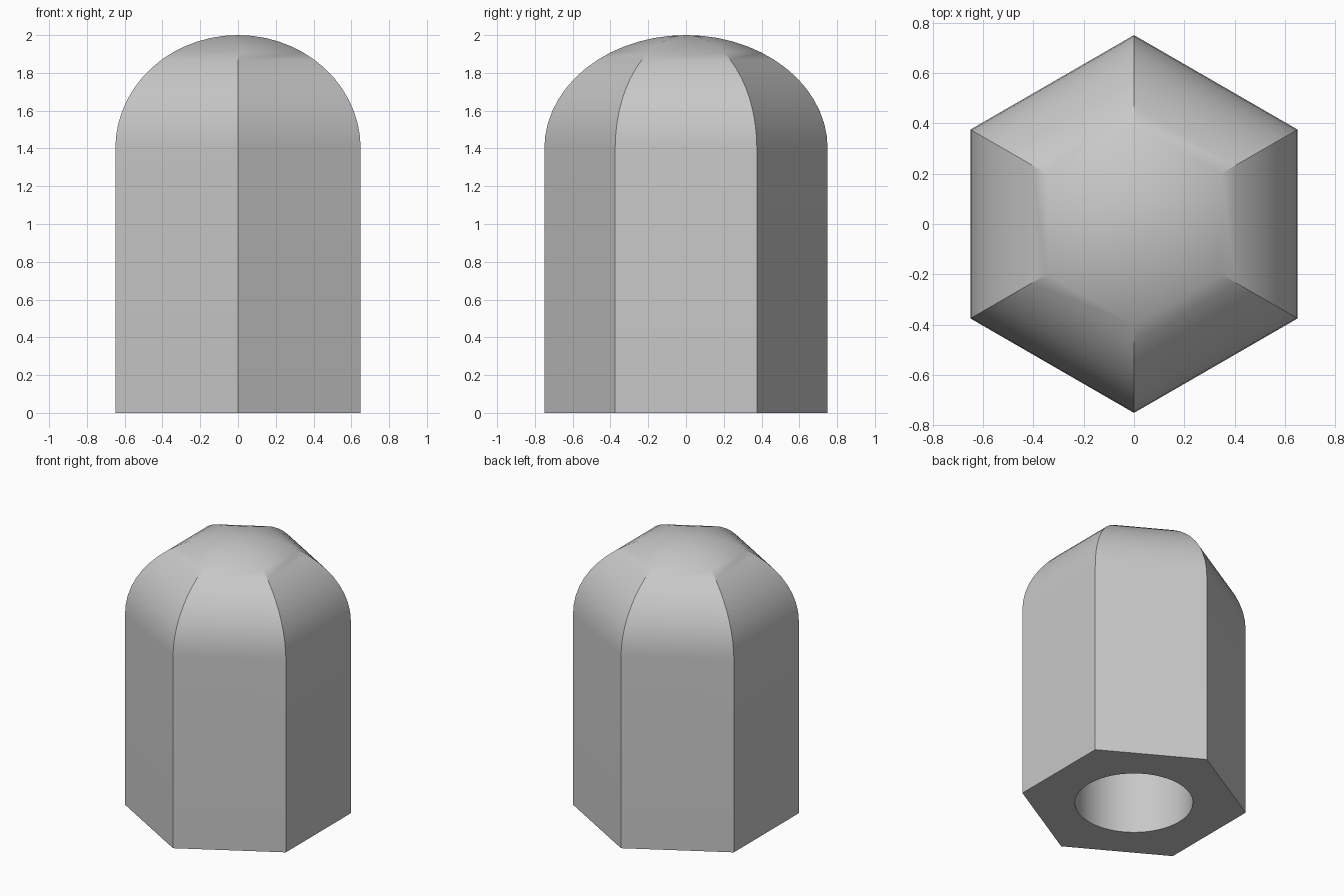
import bpy, bmesh
from math import sin, cos, pi, radians

if "Cube" in bpy.data.objects:
    bpy.data.objects.remove(bpy.data.objects["Cube"])

CORNER = 0.75       # centre to hexagon corner
SHOULDER = 1.4      # height where the dome starts
DOME = 0.6          # dome height
STEPS = 14
HOLE_RADIUS = 0.39
HOLE_DEPTH = 1.4

# Steel colour
steel = bpy.data.materials.new("grey_steel")
steel.use_nodes = True
grey = (0.58, 0.58, 0.58, 1)
steel.diffuse_color = grey
steel.node_tree.nodes["Principled BSDF"].inputs["Base Color"].default_value = grey


def hex_ring(bm, radius, z):
    return [bm.verts.new((radius * sin(k * pi / 3), -radius * cos(k * pi / 3), z))
            for k in range(6)]


# Hexagonal body with an elliptical dome
bm = bmesh.new()
rings = [hex_ring(bm, CORNER, 0)]
for i in range(STEPS, 0, -1):
    t = i / STEPS * pi / 2
    rings.append(hex_ring(bm, CORNER * sin(t), SHOULDER + DOME * cos(t)))
bm.faces.new(rings[0][::-1])
for low, high in zip(rings, rings[1:]):
    for k in range(6):
        n = (k + 1) % 6
        bm.faces.new((low[k], low[n], high[n], high[k]))
apex = bm.verts.new((0, 0, SHOULDER + DOME))
for k in range(6):
    bm.faces.new((rings[-1][k], rings[-1][(k + 1) % 6], apex))
bmesh.ops.recalc_face_normals(bm, faces=bm.faces)
mesh = bpy.data.meshes.new("domed_nut")
bm.to_mesh(mesh)
bm.free()
nut = bpy.data.objects.new("domed_nut", mesh)
bpy.context.collection.objects.link(nut)
mesh.materials.append(steel)

# Blind round hole from below
bpy.ops.mesh.primitive_cylinder_add(vertices=64, radius=HOLE_RADIUS,
                                    depth=HOLE_DEPTH * 2, location=(0, 0, 0))
cutter = bpy.context.object
cutter.name = "hole_cutter"
cutter.hide_render = True
cutter.data.materials.append(steel)

bpy.ops.object.select_all(action='DESELECT')
nut.select_set(True)
bpy.context.view_layer.objects.active = nut
cut = nut.modifiers.new("bore", 'BOOLEAN')
cut.operation = 'DIFFERENCE'
cut.solver = 'EXACT'
cut.object = cutter
bpy.ops.object.modifier_apply(modifier=cut.name)
bpy.data.objects.remove(cutter)

# Smooth dome and bore, crisp hexagon corners
bpy.ops.object.shade_smooth_by_angle(angle=radians(30))
